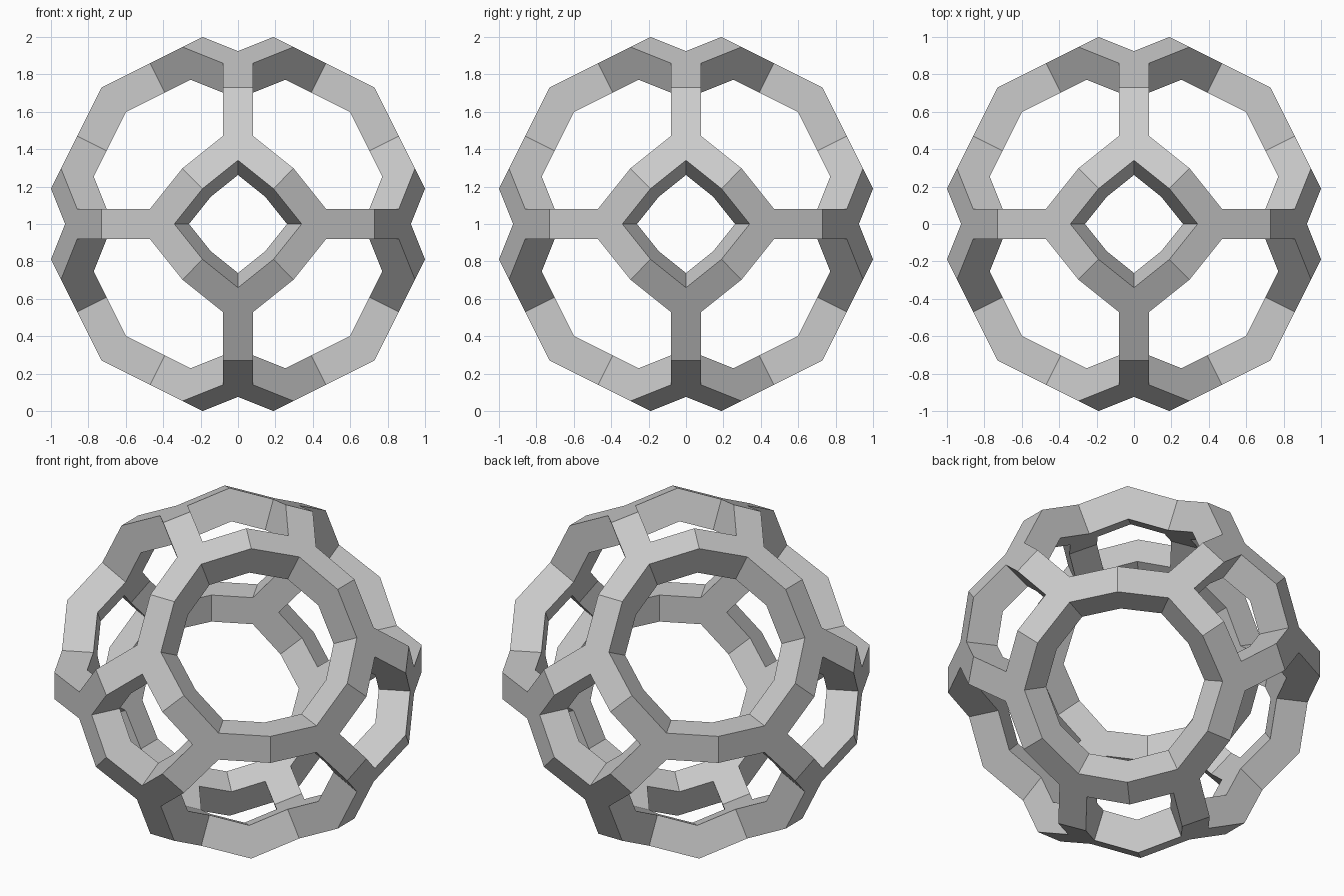
import bpy
import bmesh
from mathutils import Vector

if "Cube" in bpy.data.objects:
    bpy.data.objects.remove(bpy.data.objects["Cube"], do_unlink=True)

APEX = 1.095      # height of the four-sided pyramid tips over each cube side
CORNER = APEX * 2 / 3
HALF = 0.081      # half the bar width
DEPTH = 0.176     # bar thickness, measured square to the face
CENTRE = Vector((0, 0, 1))


def add_strut_star(bm, tri):
    """Three bars meeting at the incentre of one triangle, running to its edges."""
    normal = (tri[1] - tri[0]).cross(tri[2] - tri[0]).normalized()
    sides = [(tri[(i + 1) % 3] - tri[(i + 2) % 3]).length for i in range(3)]
    half_sum = sum(sides) / 2
    incentre = sum((v * s for v, s in zip(tri, sides)), Vector()) / sum(sides)
    outer, inner = [], []
    for i in range(3):
        v, nxt = tri[i], tri[(i + 1) % 3]
        reach = half_sum - sides[i]
        # inside corner between two bars
        corner = incentre + (v - incentre) * HALF / reach
        outer.append(corner)
        inner.append(corner - normal * DEPTH)
        # bar end on the shared edge, mitred to the neighbouring bar
        along = (nxt - v).normalized()
        touch = v + along * reach
        mitre = touch.normalized()
        for offset in (-HALF, HALF):
            p = touch + along * offset
            outer.append(p)
            inner.append(p - mitre * (DEPTH / normal.dot(mitre)))
    top = [bm.verts.new(p + CENTRE) for p in outer]
    low = [bm.verts.new(p + CENTRE) for p in inner]
    bm.faces.new(top)
    bm.faces.new(low[::-1])
    # side walls, leaving the bar ends open where they join
    count = len(top)
    for k in range(count):
        if k % 3 != 1:
            m = (k + 1) % count
            bm.faces.new((top[m], top[k], low[k], low[m]))


bm = bmesh.new()
axes = [Vector([s if k == i else 0 for k in range(3)]) for i in range(3) for s in (1, -1)]
for a in axes:
    for b in axes:
        if a.dot(b) == 0:
            c = a.cross(b)
            add_strut_star(bm, [a * APEX, (a + b - c) * CORNER, (a + b + c) * CORNER])
bmesh.ops.remove_doubles(bm, verts=bm.verts[:], dist=0.001)
bmesh.ops.recalc_face_normals(bm, faces=bm.faces[:])

mesh = bpy.data.meshes.new("openwork_ball")
bm.to_mesh(mesh)
bm.free()
ball = bpy.data.objects.new("openwork_ball", mesh)
bpy.context.collection.objects.link(ball)

# plain grey
grey = bpy.data.materials.new("light_grey")
grey.use_nodes = True
colour = (0.6, 0.6, 0.6, 1)
grey.diffuse_color = colour
grey.node_tree.nodes["Principled BSDF"].inputs["Base Color"].default_value = colour
mesh.materials.append(grey)
